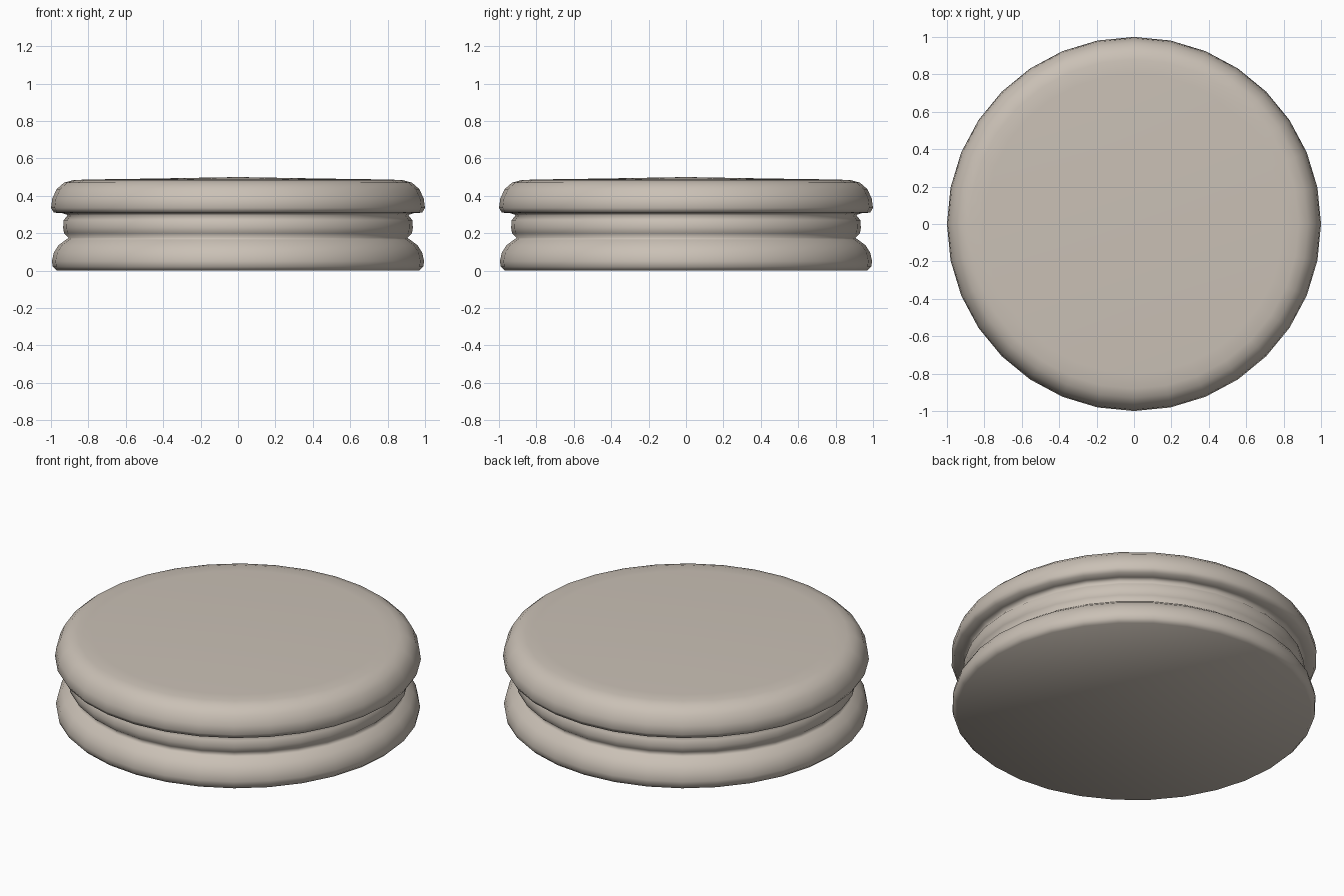
import bpy
import bmesh
from math import cos, sin, tau

cube = bpy.data.objects.get("Cube")
if cube:
    bpy.data.objects.remove(cube, do_unlink=True)

SIDES = 32

# Warm stone-beige material shared by every part
beige = bpy.data.materials.new("warm beige")
beige.use_nodes = True
color = (0.59, 0.53, 0.465, 1.0)
beige.diffuse_color = color
bsdf = beige.node_tree.nodes["Principled BSDF"]
bsdf.inputs["Base Color"].default_value = color
bsdf.inputs["Roughness"].default_value = 0.7


def lathe(name, profile, peak=None):
    """Spin (radius, height) points round z; close with a flat cap or a low peak."""
    bm = bmesh.new()
    rings = [[bm.verts.new((r * cos(tau * i / SIDES), r * sin(tau * i / SIDES), z))
              for i in range(SIDES)] for r, z in profile]
    for low, high in zip(rings, rings[1:]):
        for i in range(SIDES):
            j = (i + 1) % SIDES
            bm.faces.new((low[i], low[j], high[j], high[i]))
    bm.faces.new(rings[0][::-1])
    if peak is None:
        bm.faces.new(rings[-1])
    else:
        tip = bm.verts.new((0, 0, peak))
        for i in range(SIDES):
            bm.faces.new((rings[-1][i], rings[-1][(i + 1) % SIDES], tip))
    for face in bm.faces:
        face.smooth = True
    mesh = bpy.data.meshes.new(name)
    bm.to_mesh(mesh)
    bm.free()
    mesh.materials.append(beige)
    obj = bpy.data.objects.new(name, mesh)
    bpy.context.collection.objects.link(obj)
    return obj


# One continuous silhouette: rounded base, grooved waist, overhanging lid
base = [(0.97, 0), (0.99, 0.02), (0.995, 0.05), (0.985, 0.095), (0.96, 0.135), (0.92, 0.165)]
waist = [(0.905, 0.175), (0.93, 0.2), (0.935, 0.23), (0.932, 0.27), (0.91, 0.297)]
lid = [(0.94, 0.307), (0.985, 0.31), (1, 0.335), (0.993, 0.385), (0.97, 0.435),
       (0.93, 0.47), (0.88, 0.484), (0.8, 0.487), (0.45, 0.492)]
lathe("round_lidded_disc", base + waist + lid, peak=0.5)
